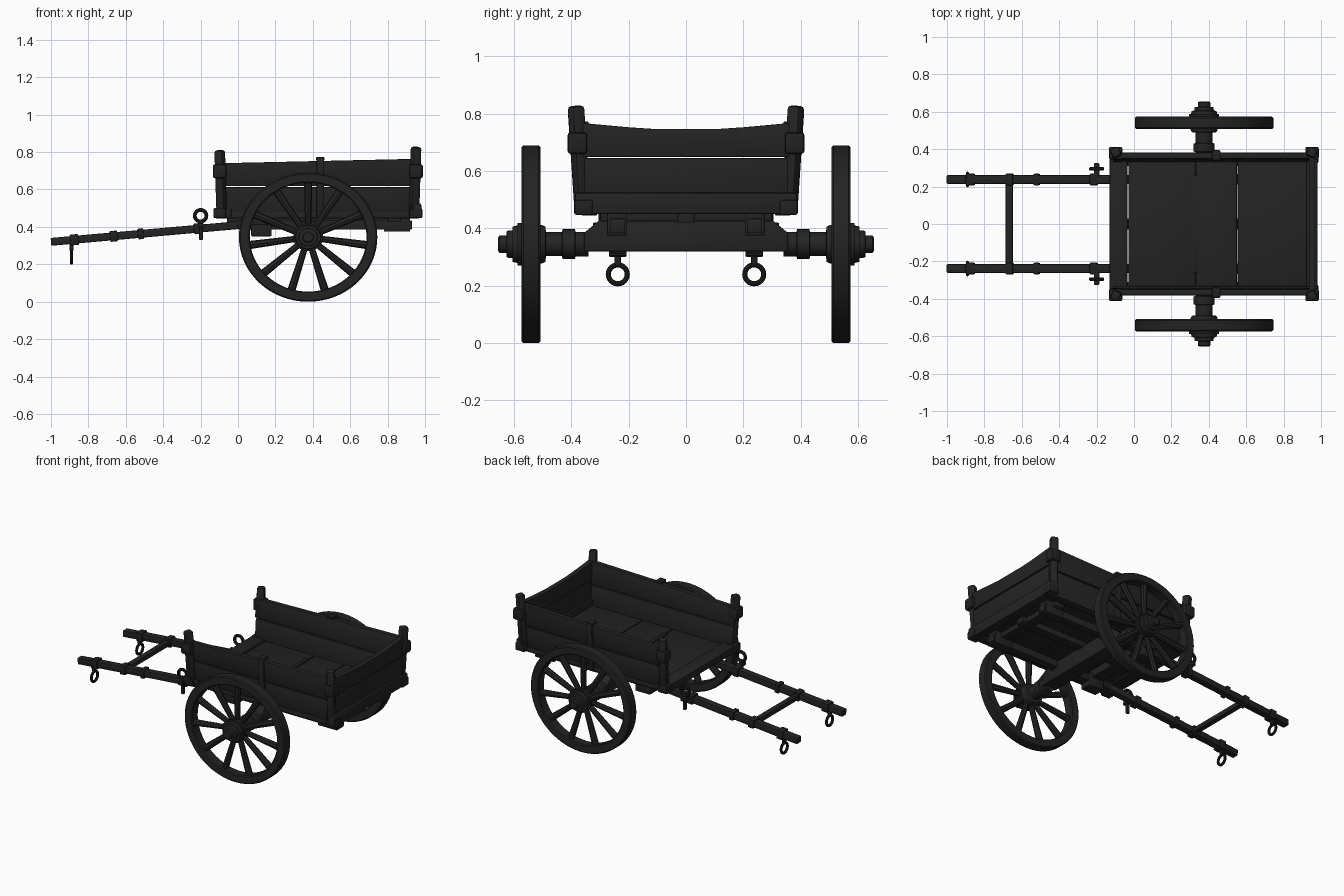
import bpy, bmesh, math
from mathutils import Vector, Matrix

if "Cube" in bpy.data.objects:
    bpy.data.objects.remove(bpy.data.objects["Cube"])

wood = bpy.data.materials.new("charcoal_wood")
wood.diffuse_color = (0.017, 0.017, 0.017, 1)
wood.use_nodes = True
wood.node_tree.nodes["Principled BSDF"].inputs["Base Color"].default_value = wood.diffuse_color
iron = bpy.data.materials.new("dark_iron")
iron.diffuse_color = (0.015, 0.015, 0.015, 1)
iron.use_nodes = True
iron.node_tree.nodes["Principled BSDF"].inputs["Base Color"].default_value = iron.diffuse_color


def finish(name, bm, mat=wood, bevel=0.0):
    bmesh.ops.recalc_face_normals(bm, faces=bm.faces)
    if bevel:
        bmesh.ops.bevel(bm, geom=list(bm.edges), offset=bevel, segments=2, profile=0.5, affect='EDGES')
    for f in bm.faces:
        f.smooth = True
    for e in bm.edges:
        e.smooth = e.calc_face_angle(0) < 0.6
    me = bpy.data.meshes.new(name)
    bm.to_mesh(me)
    bm.free()
    me.materials.append(mat)
    ob = bpy.data.objects.new(name, me)
    bpy.context.collection.objects.link(ob)
    return ob


def box(name, x, y, z, mat=wood, bevel=0.005):
    """Box from (min, max) ranges."""
    bm = bmesh.new()
    bmesh.ops.create_cube(bm, size=1)
    for v in bm.verts:
        v.co = Vector([(a + b) / 2 + c * abs(b - a) for (a, b), c in zip((x, y, z), v.co)])
    return finish(name, bm, mat, bevel)


def beam(name, a, b, w, h, mat=wood, bevel=0.005, w2=None):
    """Rectangular bar from a to b, optionally tapering in width."""
    a, b = Vector(a), Vector(b)
    d = (b - a).normalized()
    side = d.cross(Vector((0, 0, 1)))
    side = side.normalized() if side.length > 0.01 else Vector((1, 0, 0))
    up = side.cross(d)
    bm = bmesh.new()
    rings = []
    for p, ww in ((a, w), (b, w2 or w)):
        rings.append([bm.verts.new(p + side * ww / 2 * i + up * h / 2 * j)
                      for i, j in ((-1, -1), (1, -1), (1, 1), (-1, 1))])
    for r in rings:
        bm.faces.new(r)
    for i in range(4):
        k = (i + 1) % 4
        bm.faces.new((rings[0][i], rings[0][k], rings[1][k], rings[1][i]))
    return finish(name, bm, mat, bevel)


def prism(name, outline, x0, x1, mat=wood, bevel=0.004):
    """Outline in (y, z) extruded along x."""
    bm = bmesh.new()
    f = bm.faces.new([bm.verts.new((x0, y, z)) for y, z in outline])
    new = bmesh.ops.extrude_face_region(bm, geom=[f])["geom"]
    bmesh.ops.translate(bm, vec=(x1 - x0, 0, 0), verts=[v for v in new if isinstance(v, bmesh.types.BMVert)])
    return finish(name, bm, mat, bevel)


WX, WZ, SQ = 0.375, 0.345, 0.345 / 0.37   # wheel centre and its slight flattening


def lathe(name, profile, s, n=48, mat=wood, closed=False):
    """Turn a (y, radius) profile about the wheel axis."""
    bm = bmesh.new()
    rows = [[bm.verts.new((WX + r * math.cos(t), s * y, WZ + r * SQ * math.sin(t)))
             for t in (2 * math.pi * k / n for k in range(n))] for y, r in profile]
    pairs = list(zip(rows, rows[1:])) + ([(rows[-1], rows[0])] if closed else [])
    for p, q in pairs:
        for k in range(n):
            m = (k + 1) % n
            bm.faces.new((p[k], p[m], q[m], q[k]))
    if not closed:
        bm.faces.new(rows[0])
        bm.faces.new(rows[-1])
    return finish(name, bm, mat)


def ring(name, c, R, r, axis, mat=iron):
    """Torus whose hole points along the given axis."""
    rot = Vector((0, 0, 1)).rotation_difference(Vector(axis)).to_matrix()
    bm = bmesh.new()
    n, m = 24, 10
    g = [[bm.verts.new(Vector(c) + rot @ Vector(((R + r * math.cos(v)) * math.cos(u),
          (R + r * math.cos(v)) * math.sin(u), r * math.sin(v))))
          for v in (2 * math.pi * j / m for j in range(m))]
         for u in (2 * math.pi * i / n for i in range(n))]
    for i in range(n):
        for j in range(m):
            a, b = g[i], g[(i + 1) % n]
            bm.faces.new((a[j], b[j], b[(j + 1) % m], a[(j + 1) % m]))
    return finish(name, bm, mat)


def shaft_z(x):
    return 0.32 + 0.09 * min(x + 1, 1.0)


for s, tag in ((-1, "right"), (1, "left")):
    Y = lambda a, b: tuple(sorted((s * a, s * b)))

    # wheel: rim, spokes, hub
    lathe(f"wheel_rim_{tag}", [(0.508, 0.318), (0.514, 0.312), (0.568, 0.312), (0.574, 0.318),
                               (0.574, 0.363), (0.567, 0.37), (0.515, 0.37), (0.508, 0.363)],
          s, 64, closed=True)
    for k in range(11):
        t = math.pi / 2 + 2 * math.pi * k / 11
        pt = lambda r: (WX + r * math.cos(t), s * 0.541, WZ + r * SQ * math.sin(t))
        d = Vector(pt(1)) - Vector(pt(0))
        bm = bmesh.new()
        bmesh.ops.create_cone(bm, cap_ends=True, segments=8, radius1=0.016, radius2=0.022, depth=0.275)
        bmesh.ops.transform(bm, verts=bm.verts, matrix=Matrix.Translation(pt(0.185))
                            @ d.to_track_quat('Z', 'Y').to_matrix().to_4x4())
        finish(f"wheel_spoke_{tag}", bm)
    lathe(f"wheel_hub_{tag}", [(0.34, 0.046), (0.385, 0.046), (0.388, 0.056), (0.43, 0.056), (0.433, 0.045),
                               (0.488, 0.045), (0.491, 0.066), (0.503, 0.072), (0.58, 0.072), (0.605, 0.066),
                               (0.606, 0.052), (0.625, 0.05), (0.627, 0.033), (0.65, 0.033), (0.655, 0.026)], s, 32)
    lathe(f"hub_band_{tag}", [(0.574, 0.07), (0.574, 0.08), (0.588, 0.08), (0.588, 0.07)], s, 32, iron, True)

    # shaft, sloping in front and level under the bed
    beam(f"shaft_{tag}", (-1, s * 0.238, 0.32), (0.02, s * 0.238, 0.411), 0.046, 0.042)
    box(f"bed_runner_{tag}", (0.0, 0.93), Y(0.212, 0.266), (0.385, 0.435))
    box(f"runner_end_block_{tag}", (0.78, 0.92), Y(0.205, 0.275), (0.375, 0.465))
    box(f"runner_block_{tag}", (0.07, 0.18), Y(0.2, 0.28), (0.35, 0.44))
    for x, w in ((-0.875, 0.045), (-0.665, 0.04), (-0.52, 0.03), (-0.215, 0.04)):
        beam(f"shaft_band_{tag}", (x - w / 2, s * 0.238, shaft_z(x - w / 2)),
             (x + w / 2, s * 0.238, shaft_z(x + w / 2)), 0.062, 0.058, iron)

    # hanging ring at the shaft tip
    beam(f"tip_ring_stem_{tag}", (-0.89, s * 0.238, 0.33), (-0.89, s * 0.238, 0.272), 0.022, 0.022, iron, 0.004)
    ring(f"tip_ring_{tag}", (-0.89, s * 0.238, 0.24), 0.033, 0.009, (1, 0, 0))

    # hitch pin and ring beside the shaft
    box(f"hitch_bracket_{tag}", (-0.215, -0.185), Y(0.25, 0.325), (0.395, 0.42), iron)
    box(f"hitch_pin_{tag}", (-0.208, -0.188), Y(0.285, 0.305), (0.33, 0.44), iron)
    ring(f"hitch_ring_{tag}", (-0.2, s * 0.295, 0.46), 0.031, 0.01, (0, 1, 0))

    # side planks, leaning slightly outward
    q = [(0.33, 0.46), (0.358, 0.46), (0.37, 0.612), (0.342, 0.612)]
    prism(f"side_plank_lower_{tag}", [(s * y, z) for y, z in q], -0.11, 0.955)
    q = [(0.341, 0.618), (0.373, 0.618), (0.382, 0.752), (0.35, 0.752)]
    up = prism(f"side_plank_upper_{tag}", [(s * y, z) for y, z in q], -0.115, 0.96)
    for v in up.data.vertices:       # top edge rises toward the tail
        if v.co.z > 0.7:
            v.co.z += 0.012 * max(-1, min(1, (v.co.x - 0.25) / 0.3))
    beam(f"side_strut_{tag}", (0.44, s * 0.362, 0.45), (0.44, s * 0.383, 0.77), 0.04, 0.025)
    box(f"side_sill_{tag}", (-0.12, 0.97), Y(0.31, 0.366), (0.445, 0.478))
    beam(f"strut_top_clip_{tag}", (0.44, s * 0.34, 0.765), (0.44, s * 0.39, 0.765), 0.045, 0.016, iron, 0.003)

    # corner posts with rounded tops, brackets and feet
    for x, e, h, end in ((-0.098, -1, 0.81, "front"), (0.952, 1, 0.828, "rear")):
        beam(f"{end}_post_{tag}", (x - e * 0.012, s * 0.36, 0.45), (x, s * 0.384, h), 0.05, 0.05, wood, 0.013)
        box(f"{end}_post_bracket_{tag}", (x - 0.036, x + 0.036), Y(0.345, 0.413), (0.66, 0.735), iron, 0.01)
        box(f"{end}_post_foot_{tag}", (x - 0.034, x + 0.034), Y(0.325, 0.39), (0.447, 0.5), iron, 0.008)

# axle and undercarriage
prism("axle_beam", [(-0.355, 0.32), (0.355, 0.32), (0.355, 0.385), (0.3, 0.43), (-0.3, 0.43), (-0.355, 0.385)],
      0.325, 0.425)
box("rear_bolster", (0.8, 0.87), (-0.3, 0.3), (0.425, 0.465))
box("front_bolster", (0.08, 0.16), (-0.3, 0.3), (0.41, 0.465))
box("centre_runner", (-0.06, 0.9), (-0.03, 0.03), (0.42, 0.46))
box("shaft_crossbar", (-0.686, -0.648), (-0.23, 0.23), (0.333, 0.367), bevel=0.009)

# floor boards across the bed
for a, b in ((-0.03, 0.328), (0.334, 0.55), (0.554, 0.95)):
    box("floor_board", (a, b), (-0.345, 0.345), (0.458, 0.485), bevel=0.003)
box("floor_batten", (0.312, 0.34), (-0.26, 0.26), (0.48, 0.494))
box("front_sill", (-0.13, -0.035), (-0.37, 0.37), (0.452, 0.496))
box("rear_sill", (0.92, 0.98), (-0.388, 0.388), (0.45, 0.525), bevel=0.008)

# tailboard with a dipped top edge
prism("tailboard_lower", [(-0.355, 0.5), (0.355, 0.5), (0.375, 0.645), (-0.375, 0.645)], 0.935, 0.965)
top = [(0.38, 0.77), (0.3, 0.762), (0.2, 0.753), (0.11, 0.747)]
prism("tailboard_upper", [(-0.373, 0.65), (0.373, 0.65)] + top + [(-y, z) for y, z in reversed(top)],
      0.935, 0.968, bevel=0.003)
